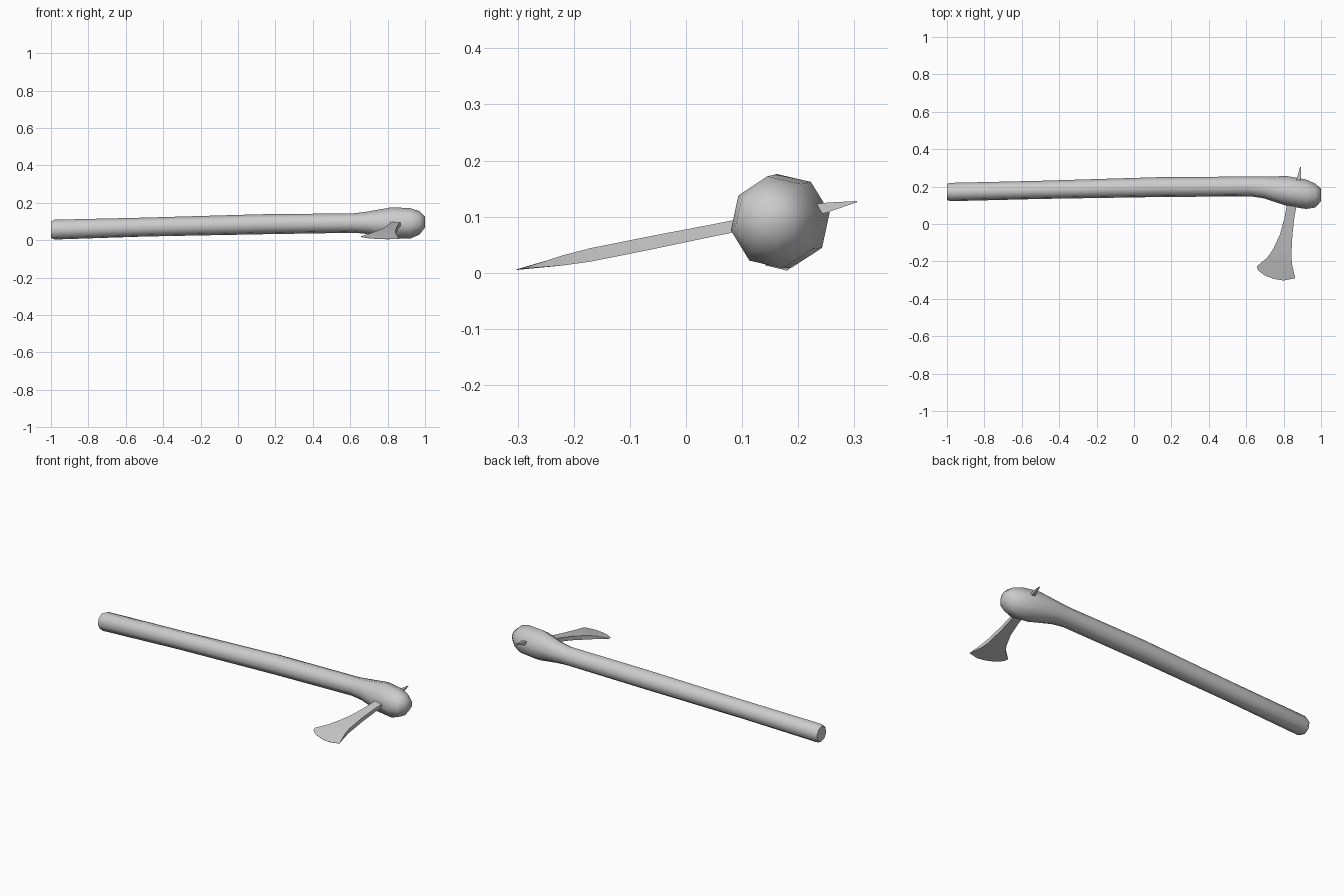
import bpy, bmesh
from math import cos, sin, radians, pi

if "Cube" in bpy.data.objects:
    bpy.data.objects.remove(bpy.data.objects["Cube"])


def finish(name, bm, angle):
    bmesh.ops.remove_doubles(bm, verts=bm.verts, dist=1e-5)
    bmesh.ops.recalc_face_normals(bm, faces=bm.faces)
    me = bpy.data.meshes.new(name)
    bm.to_mesh(me)
    bm.free()
    ob = bpy.data.objects.new(name, me)
    bpy.context.collection.objects.link(ob)
    bpy.ops.object.select_all(action='DESELECT')
    ob.select_set(True)
    bpy.context.view_layer.objects.active = ob
    bpy.ops.object.shade_smooth_by_angle(angle=radians(angle))
    return ob


def loft(bm, loops, caps=(True, True)):
    rings = [[bm.verts.new(p) for p in loop] for loop in loops]
    n = len(rings[0])
    for a, b in zip(rings, rings[1:]):
        for i in range(n):
            j = (i + 1) % n
            bm.faces.new((a[i], a[j], b[j], b[i]))
    if caps[0]:
        bm.faces.new(rings[0])
    if caps[1]:
        bm.faces.new(rings[-1])


def tilt(y):
    # the blade and spike share one sloping plane
    return 0.066 + 0.2 * y


# Handle with bulbous head: x, y min, y max, z min, z max
sections = [
    (-1.00, 0.128, 0.214, 0.012, 0.100),
    (-0.98, 0.122, 0.220, 0.004, 0.110),
    (-0.50, 0.134, 0.231, 0.020, 0.121),
    (0.12, 0.144, 0.250, 0.032, 0.139),
    (0.62, 0.148, 0.254, 0.040, 0.144),
    (0.69, 0.138, 0.254, 0.034, 0.153),
    (0.82, 0.096, 0.256, 0.010, 0.176),
    (0.92, 0.080, 0.238, 0.008, 0.172),
    (0.97, 0.088, 0.216, 0.030, 0.156),
    (1.00, 0.122, 0.188, 0.068, 0.126),
]
SIDES, OFFSET = 8, radians(10)
loops = []
for x, y0, y1, z0, z1 in sections:
    ry, rz = (y1 - y0) / 2 / cos(OFFSET), (z1 - z0) / 2 / cos(OFFSET)
    loops.append([(x,
                   (y0 + y1) / 2 + ry * cos(OFFSET + 2 * pi * i / SIDES),
                   (z0 + z1) / 2 + rz * sin(OFFSET + 2 * pi * i / SIDES))
                  for i in range(SIDES)])
bm = bmesh.new()
loft(bm, loops)
finish("handle", bm, 50)

# Axe blade: neck rows lerped from left to right, ending in a curved sharp edge
COLS = 6
rows = [((0.822, 0.13), (0.876, 0.13), 0.011),
        ((0.806, 0.04), (0.858, 0.04), 0.011),
        ((0.780, -0.057), (0.847, -0.057), 0.012),
        ((0.743, -0.136), (0.841, -0.17), 0.012),
        ((0.712, -0.180), (0.846, -0.22), 0.009)]
edge = [(0.656, -0.227), (0.664, -0.249), (0.700, -0.276),
        (0.750, -0.294), (0.800, -0.302), (0.862, -0.290)]
loops = []
for (lx, ly), (rx, ry), t in rows:
    pts = [(lx + (rx - lx) * i / (COLS - 1), ly + (ry - ly) * i / (COLS - 1))
           for i in range(COLS)]
    loops.append([(x, y, tilt(y) + t) for x, y in pts]
                 + [(x, y, tilt(y) - t) for x, y in reversed(pts)])
loops.append([(x, y, tilt(y) + 0.0005) for x, y in edge]
             + [(x, y, tilt(y) - 0.0005) for x, y in reversed(edge)])
bm = bmesh.new()
loft(bm, loops)
finish("axe_blade", bm, 30)

# Small tang spike poking out of the back of the head
bm = bmesh.new()
spike = [(0.20, 0.868, 0.014, 0.012), (0.25, 0.883, 0.011, 0.009),
         (0.305, 0.891, 0.003, 0.001)]
loft(bm, [[(x - w, y, tilt(y) - h), (x + w, y, tilt(y) - h),
           (x + w, y, tilt(y) + h), (x - w, y, tilt(y) + h)]
          for y, x, w, h in spike])
finish("back_spike", bm, 30)
